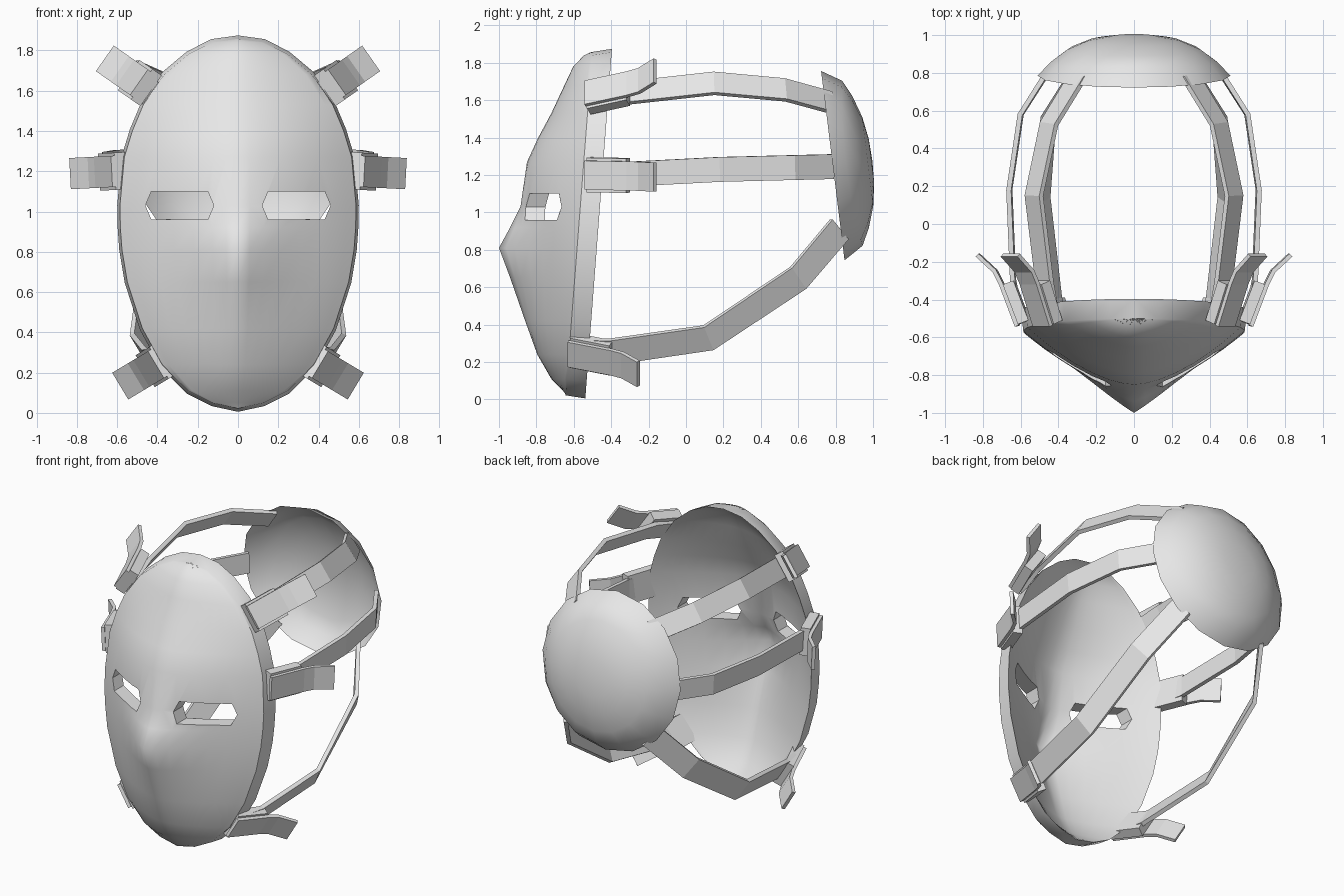
import bpy
import bmesh
from math import cos, sin, pi, radians
from mathutils import Vector

cube = bpy.data.objects.get("Cube")
if cube:
    bpy.data.objects.remove(cube, do_unlink=True)

grey = bpy.data.materials.new("plain grey")
grey.use_nodes = True
grey.diffuse_color = (0.8, 0.8, 0.8, 1)
for node in grey.node_tree.nodes:
    if node.type == 'BSDF_PRINCIPLED':
        node.inputs["Base Color"].default_value = (0.8, 0.8, 0.8, 1)


def make(name, verts, faces, recalc=True):
    """Mesh object from generated points, with doubles merged."""
    bm = bmesh.new()
    vs = [bm.verts.new(v) for v in verts]
    for f in faces:
        bm.faces.new([vs[i] for i in f])
    bmesh.ops.remove_doubles(bm, verts=bm.verts, dist=0.0005)
    if recalc:
        bmesh.ops.recalc_face_normals(bm, faces=bm.faces)
    mesh = bpy.data.meshes.new(name)
    bm.to_mesh(mesh)
    bm.free()
    mesh.materials.append(grey)
    obj = bpy.data.objects.new(name, mesh)
    bpy.context.collection.objects.link(obj)
    return obj


def activate(obj):
    bpy.ops.object.select_all(action='DESELECT')
    obj.select_set(True)
    bpy.context.view_layer.objects.active = obj


def smooth(obj, angle):
    activate(obj)
    bpy.ops.object.shade_smooth_by_angle(angle=radians(angle))


def ribbon(name, path, radial, width, thick):
    """Flat band of rectangular section swept along a path."""
    pts = [Vector(p) for p in path]
    verts, faces = [], []
    for i, p in enumerate(pts):
        t = (pts[min(i + 1, len(pts) - 1)] - pts[max(i - 1, 0)]).normalized()
        w = t.cross(radial).normalized()
        n = w.cross(t)
        for a, b in ((-1, -1), (1, -1), (1, 1), (-1, 1)):
            verts.append(p + w * (a * width / 2) + n * (b * thick / 2))
    for i in range(len(pts) - 1):
        for j in range(4):
            k = (j + 1) % 4
            faces.append((4 * i + j, 4 * i + k, 4 * i + 4 + k, 4 * i + 4 + j))
    last = len(verts) - 4
    faces += [(0, 1, 2, 3), (last, last + 1, last + 2, last + 3)]
    return make(name, verts, faces)


# Face mask: rows of height, half width, front depth, nose bump
rows = [(0.022, 0, -0.64, 0), (0.05, 0.13, -0.66, 0), (0.11, 0.25, -0.72, 0),
        (0.24, 0.38, -0.785, 0.01), (0.42, 0.48, -0.825, 0.035),
        (0.65, 0.555, -0.85, 0.09), (0.81, 0.582, -0.865, 0.135),
        (0.92, 0.59, -0.865, 0.075), (1.03, 0.592, -0.865, 0.02),
        (1.27, 0.57, -0.85, 0), (1.4, 0.53, -0.79, 0), (1.53, 0.475, -0.72, 0),
        (1.68, 0.37, -0.65, 0), (1.78, 0.25, -0.603, 0),
        (1.84, 0.13, -0.545, 0), (1.858, 0, -0.505, 0)]
half = [0.1, 0.22, 0.38, 0.55, 0.7, 0.82, 0.92, 1]
cols = [-t for t in reversed(half)] + [0] + half
nc, nr = len(cols), len(rows)
front, back = [], []
for z, w, depth, nose in rows:
    rim = -0.645 + 0.0775 * z
    for t in cols:
        x = t * w
        y = rim + (depth - rim) * (1 - abs(t) ** 1.7)
        y -= nose * max(0, 1 - abs(x) / 0.35) ** 1.5
        front.append((x * 0.99, y, z))
        back.append((x * 1.013, y + 0.105, 0.94 + (z - 0.94) * 1.018))
off = nc * nr
faces = []
for r in range(nr - 1):
    for c in range(nc - 1):
        a = r * nc + c
        quad = (a, a + 1, a + nc + 1, a + nc)
        if r == 0:
            quad = (a, a + nc + 1, a + nc)
        elif r == nr - 2:
            quad = (a, a + 1, a + nc)
        faces += [quad, tuple(off + i for i in reversed(quad))]
    for c in (0, nc - 1):
        a = r * nc + c
        faces.append((a, a + nc, off + a + nc, off + a))
mask = make("face_mask", front + back, faces)

# Eye openings, cut straight through
eye = [(0.12, 1.03), (0.15, 1.1), (0.43, 1.1), (0.46, 1.03), (0.43, 0.96), (0.15, 0.96)]
for side in (-1, 1):
    verts = [(side * x, y, z) for y in (-1.2, -0.3) for x, z in eye]
    sides = [(i, (i + 1) % 6, (i + 1) % 6 + 6, i + 6) for i in range(6)]
    cutter = make("eye_cutter", verts, sides + [tuple(range(6)), tuple(range(6, 12))])
    cutter.hide_render = True
    cut = mask.modifiers.new("eye_opening", 'BOOLEAN')
    cut.operation = 'DIFFERENCE'
    cut.solver = 'EXACT'
    cut.object = cutter
    activate(mask)
    bpy.ops.object.modifier_apply(modifier=cut.name)
    bpy.data.objects.remove(cutter, do_unlink=True)
smooth(mask, 40)

# Keep the nose ridge soft
points = mask.data.vertices
for edge in mask.data.edges:
    ends = [points[i].co for i in edge.vertices]
    if all(abs(p.x) < 0.3 and 0.2 < p.z < 0.95 for p in ends):
        edge.use_edge_sharp = False

# Back plate: shallow tilted dome (ring radius, height, drop at the sides)
seg = 16
rings = [(0.51, 0, 0), (0.445, 0.105, 0.035), (0.355, 0.15, 0.012),
         (0.24, 0.188, 0), (0.12, 0.208, 0)]
centre = Vector((0, 0.785, 1.25))
axis = Vector((0, 0.992, 0.123))
up = Vector((0, -0.123, 0.992))
verts = []
for r, h, drop in rings:
    for i in range(seg):
        a = 2 * pi * i / seg
        rise = h - drop * sin(a) ** 2
        verts.append(centre + axis * rise + Vector((r * sin(a), 0, 0)) + up * (r * cos(a)))
verts.append(centre + axis * 0.213)
faces = []
for k in range(len(rings) - 1):
    for i in range(seg):
        j = (i + 1) % seg
        faces.append((k * seg + i, k * seg + j, (k + 1) * seg + j, (k + 1) * seg + i))
base = (len(rings) - 1) * seg
faces += [(base + i, base + (i + 1) % seg, len(verts) - 1) for i in range(seg)]
dome = make("back_plate", verts, faces, recalc=False)
smooth(dome, 60)

# Straps: name, outward angle, buckle origin, width, path to the back plate
straps = [
    ("top", 35, (0.475, 0, 1.63), 0.135,
     [(0.44, -0.5, 1.59), (0.475, -0.3, 1.64), (0.53, 0.15, 1.69),
      (0.45, 0.53, 1.655), (0.295, 0.785, 1.585)]),
    ("middle", -3, (0.607, 0, 1.2), 0.132,
     [(0.6, -0.5, 1.19), (0.64, -0.3, 1.205), (0.66, 0.18, 1.23),
      (0.6, 0.58, 1.24), (0.47, 0.785, 1.245)]),
    ("bottom", -31, (0.39, -0.09, 0.25), 0.15,
     [(0.4, -0.56, 0.26), (0.43, -0.4, 0.255), (0.49, 0.12, 0.33),
      (0.45, 0.6, 0.65), (0.315, 0.82, 0.91)]),
]
buckle_line = [(-0.025, -0.52), (0.055, -0.31)]
tab_line = [(0.01, -0.54), (0.095, -0.315), (0.128, -0.25), (0.22, -0.165)]
for side, label in ((1, "left"), (-1, "right")):
    for name, angle, origin, width, path in straps:
        a = radians(angle)
        radial = Vector((side * cos(a), 0, sin(a)))
        start = Vector((side * origin[0], origin[1], origin[2]))

        def local(line):
            return [start + radial * r + Vector((0, y, 0)) for r, y in line]

        full = f"{label}_{name}"
        ribbon(full + "_strap", [(side * x, y, z) for x, y, z in path], radial, width, 0.026)
        ribbon(full + "_buckle", local(buckle_line), radial, 0.185, 0.06)
        ribbon(full + "_strap_tab", local(tab_line), radial, 0.155, 0.022)
